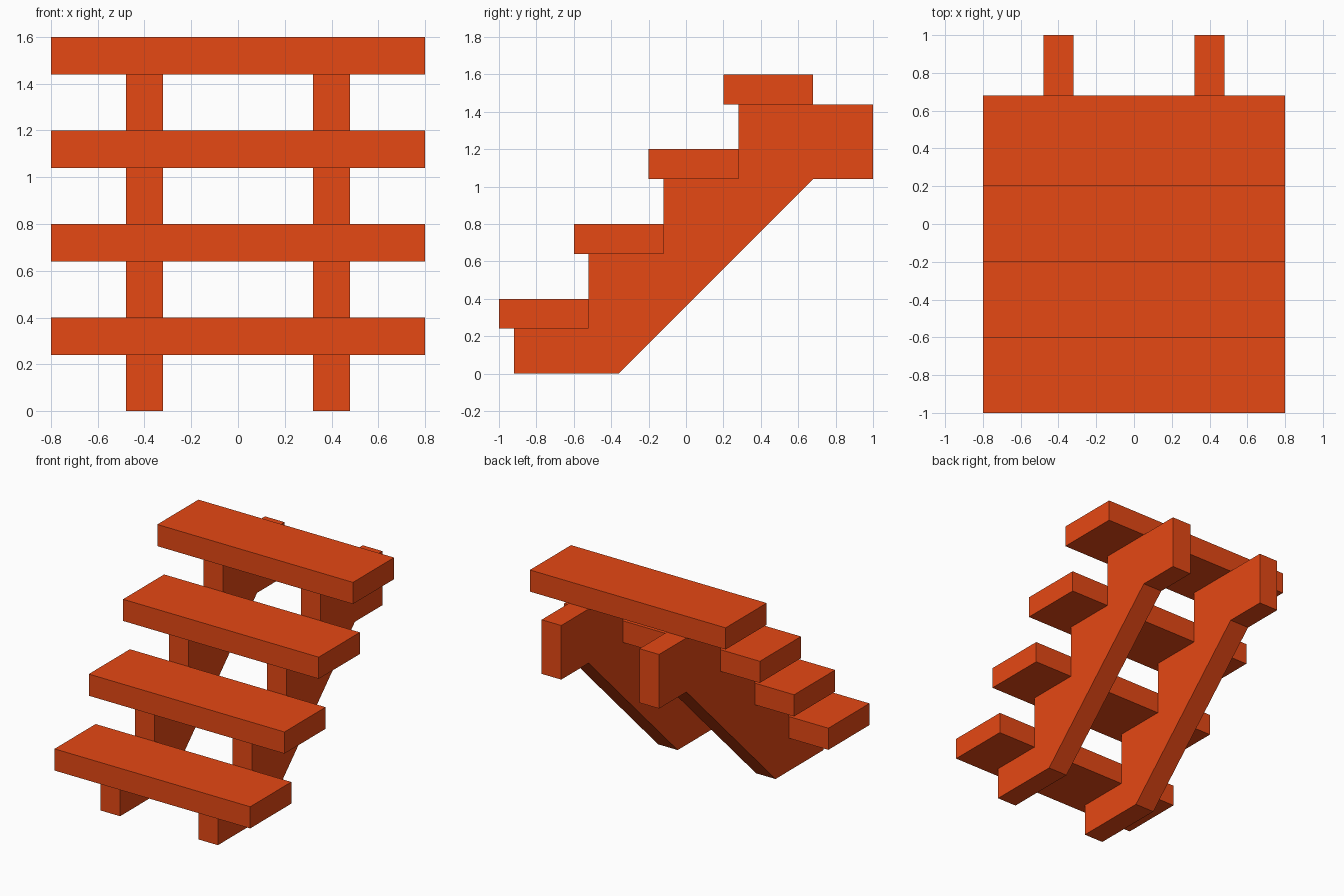
import bpy
import bmesh

cube = bpy.data.objects.get("Cube")
if cube:
    bpy.data.objects.remove(cube, do_unlink=True)

# Single painted colour
COLOUR = (0.79, 0.065, 0.007, 1.0)
paint = bpy.data.materials.new("orange_red_paint")
paint.use_nodes = True
paint.diffuse_color = COLOUR
for node in paint.node_tree.nodes:
    if node.type == 'BSDF_PRINCIPLED':
        node.inputs["Base Color"].default_value = COLOUR

STEPS = 4
PITCH = 0.4        # rise and run of each step
THICK = 0.16       # tread thickness
DEPTH = 0.48       # tread depth, including the nosing
NOSING = 0.08


def extrude_profile(name, profile, x_centre, width):
    """Extrude a (y, z) side profile along x."""
    bm = bmesh.new()
    face = bm.faces.new([bm.verts.new((x_centre - width / 2, y, z)) for y, z in profile])
    result = bmesh.ops.extrude_face_region(bm, geom=[face])
    moved = [v for v in result["geom"] if isinstance(v, bmesh.types.BMVert)]
    bmesh.ops.translate(bm, verts=moved, vec=(width, 0, 0))
    bmesh.ops.recalc_face_normals(bm, faces=bm.faces)
    mesh = bpy.data.meshes.new(name)
    bm.to_mesh(mesh)
    bm.free()
    mesh.materials.append(paint)
    obj = bpy.data.objects.new(name, mesh)
    bpy.context.collection.objects.link(obj)


# Sawtooth stringers: stepped top edge, landing end, sloped underside
front = -1 + NOSING
first_top = PITCH - THICK
saw = [(front, 0)]
for i in range(STEPS):
    y, z = front + i * PITCH, first_top + i * PITCH
    saw.append((y, z))
    if i < STEPS - 1:
        saw.append((y + PITCH, z))
saw += [(1, 1.44), (1, 1.04), (0.68, 1.04), (-0.36, 0)]
for side, x in (("left", 0.4), ("right", -0.4)):
    extrude_profile(side + "_stringer", saw, x, 0.16)

# Treads
for i in range(STEPS):
    y, z = -1 + i * PITCH, first_top + i * PITCH
    board = [(y, z), (y + DEPTH, z), (y + DEPTH, z + THICK), (y, z + THICK)]
    extrude_profile(f"tread_{i + 1}", board, 0, 1.6)
